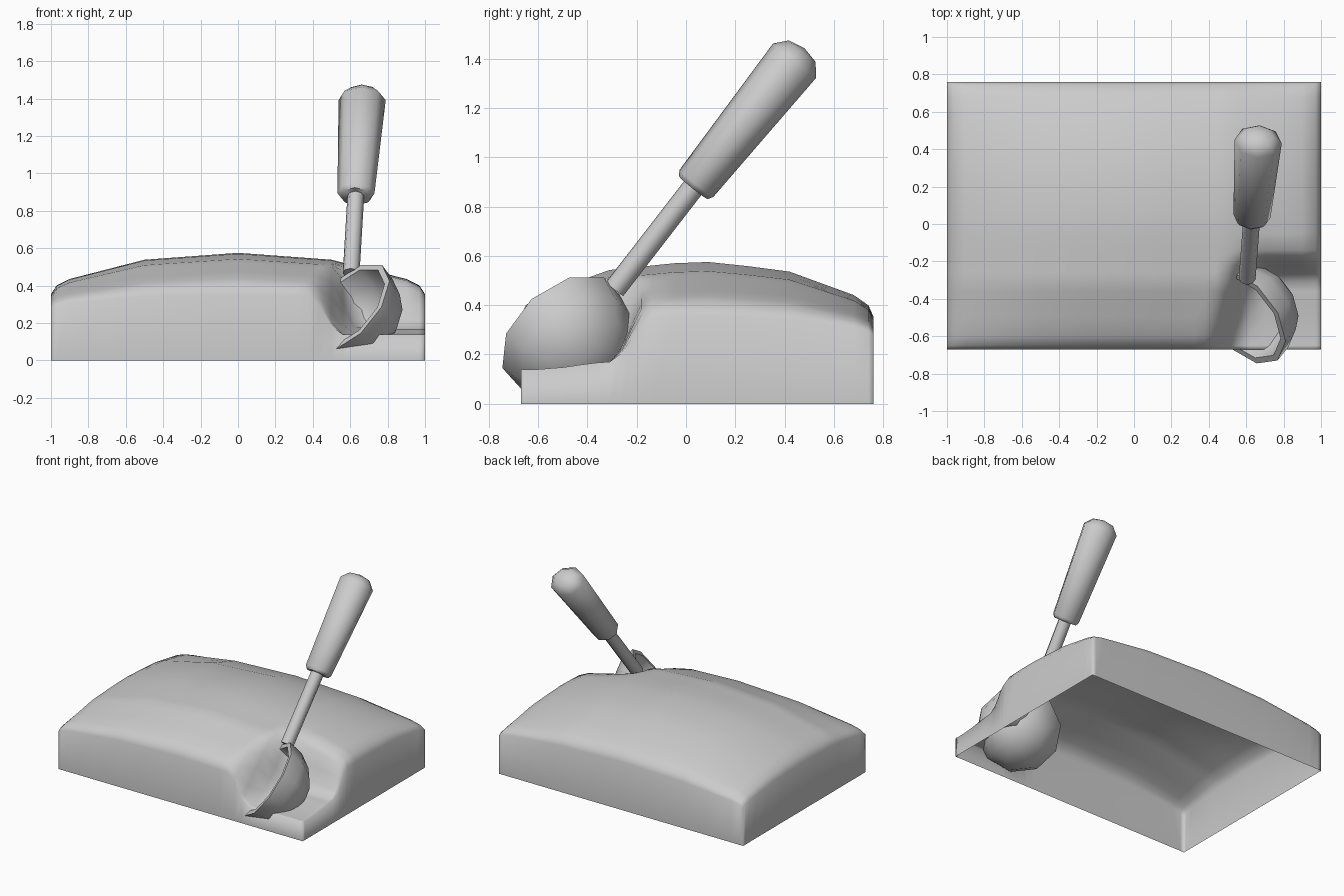
import bpy, bmesh, math
from mathutils import Vector, Matrix

if "Cube" in bpy.data.objects:
    bpy.data.objects.remove(bpy.data.objects["Cube"])

grey = bpy.data.materials.new("light_grey")
grey.diffuse_color = (0.6, 0.6, 0.6, 1)
grey.use_nodes = True
grey.node_tree.nodes["Principled BSDF"].inputs["Base Color"].default_value = grey.diffuse_color


def finish(name, bm, angle=None):
    bmesh.ops.recalc_face_normals(bm, faces=bm.faces)
    me = bpy.data.meshes.new(name)
    bm.to_mesh(me)
    bm.free()
    me.materials.append(grey)
    ob = bpy.data.objects.new(name, me)
    bpy.context.collection.objects.link(ob)
    for p in me.polygons:
        p.use_smooth = True
    if angle:
        bpy.ops.object.select_all(action='DESELECT')
        ob.select_set(True)
        bpy.context.view_layer.objects.active = ob
        bpy.ops.object.shade_smooth_by_angle(angle=math.radians(angle))
    return ob


def step(a, b, x):
    t = min(1, max(0, (x - a) / (b - a)))
    return t * t * (3 - 2 * t)


# Domed block, with one corner scooped out
DOME = [(0, 1.0), (.5, .89), (.9, .583), (.97, .48), (1, .34)]


def dome(u):
    u = min(1, abs(u))
    for (a, fa), (b, fb) in zip(DOME, DOME[1:]):
        if u <= b:
            return fa + (fb - fa) * (u - a) / (b - a)
    return DOME[-1][1]


def height(x, y):
    h = .24 + .34 * dome(x) * dome((y - .045) / .715)
    start = .38 + .3 * (y + .67)
    m = step(start, start + .17, x) * step(-.14, -.31, y)
    floor = .14 + .03 * step(-.6, -.3, y)
    return h + (floor - h) * m


xs = [-1, -.97, -.9, -.7, -.5, -.25, 0, .2, .32, .38, .44, .5, .56, .62, .7, .8, .9, .97, 1]
ys = [-.67, -.65, -.6, -.5, -.42, -.36, -.31, -.26, -.22, -.18, -.14, -.05,
      .09, .25, .42, .58, .68, .74, .76]
bm = bmesh.new()
grid = [[bm.verts.new((x, y, height(x, y))) for x in xs] for y in ys]
for r0, r1 in zip(grid, grid[1:]):
    for i in range(len(xs) - 1):
        bm.faces.new((r0[i], r0[i + 1], r1[i + 1], r1[i]))
# Side walls drop straight from the rim, the underside stays open
rim = [e for e in bm.edges if e.is_boundary]
walls = bmesh.ops.extrude_edge_only(bm, edges=rim)["geom"]
for v in walls:
    if isinstance(v, bmesh.types.BMVert):
        v.co.z = 0
finish("scooped_block", bm)


def lathe(name, profile, sides, matrix, angle):
    bm = bmesh.new()
    rings = []
    for r, z in profile:
        if r < 1e-5:
            rings.append([bm.verts.new((0, 0, z))])
        else:
            rings.append([bm.verts.new((r * math.cos(2 * math.pi * i / sides),
                                        r * math.sin(2 * math.pi * i / sides), z))
                          for i in range(sides)])
    for a, b in zip(rings, rings[1:]):
        for i in range(sides):
            j = (i + 1) % sides
            q = [a[i % len(a)], a[j % len(a)], b[j % len(b)], b[i % len(b)]]
            bm.faces.new(list(dict.fromkeys(q)))
    bm.transform(matrix)
    return finish(name, bm, angle)


def frame(origin, direction):
    return Matrix.Translation(origin) @ Vector(direction).to_track_quat('Z', 'Y').to_matrix().to_4x4()


# Scoop bowl: thick hemisphere, opening tilted to the left, front and up
R, T = .29, .035
angles = [math.radians(a) for a in (90, 67, 44, 22, 0)]
outer = [(R * math.cos(a), -R * math.sin(a)) for a in angles]
inner = [((R - T) * math.cos(a), -(R - T) * math.sin(a)) for a in reversed(angles)]
lathe("scoop_bowl", outer + inner, 10, frame((.59, -.5, .285), (-.65, -.5, .57)), 50)

# Shaft and tapered grip share one axis
base, top = Vector((.63, .035, .885)), Vector((.665, .455, 1.41))
foot = Vector((.605, -.29, .465))
lathe("shaft", [(0, 0), (.045, 0), (.045, (base - foot).length + .03), (0, (base - foot).length + .03)],
      8, frame(foot, base - foot), 50)
lathe("grip", [(0, -.01), (.075, -.01), (.088, .012), (.112, .65), (.07, .70), (0, .715)],
      8, frame(base, top - base) @ Matrix.Diagonal((1.13, 1, 1, 1)), 60)
